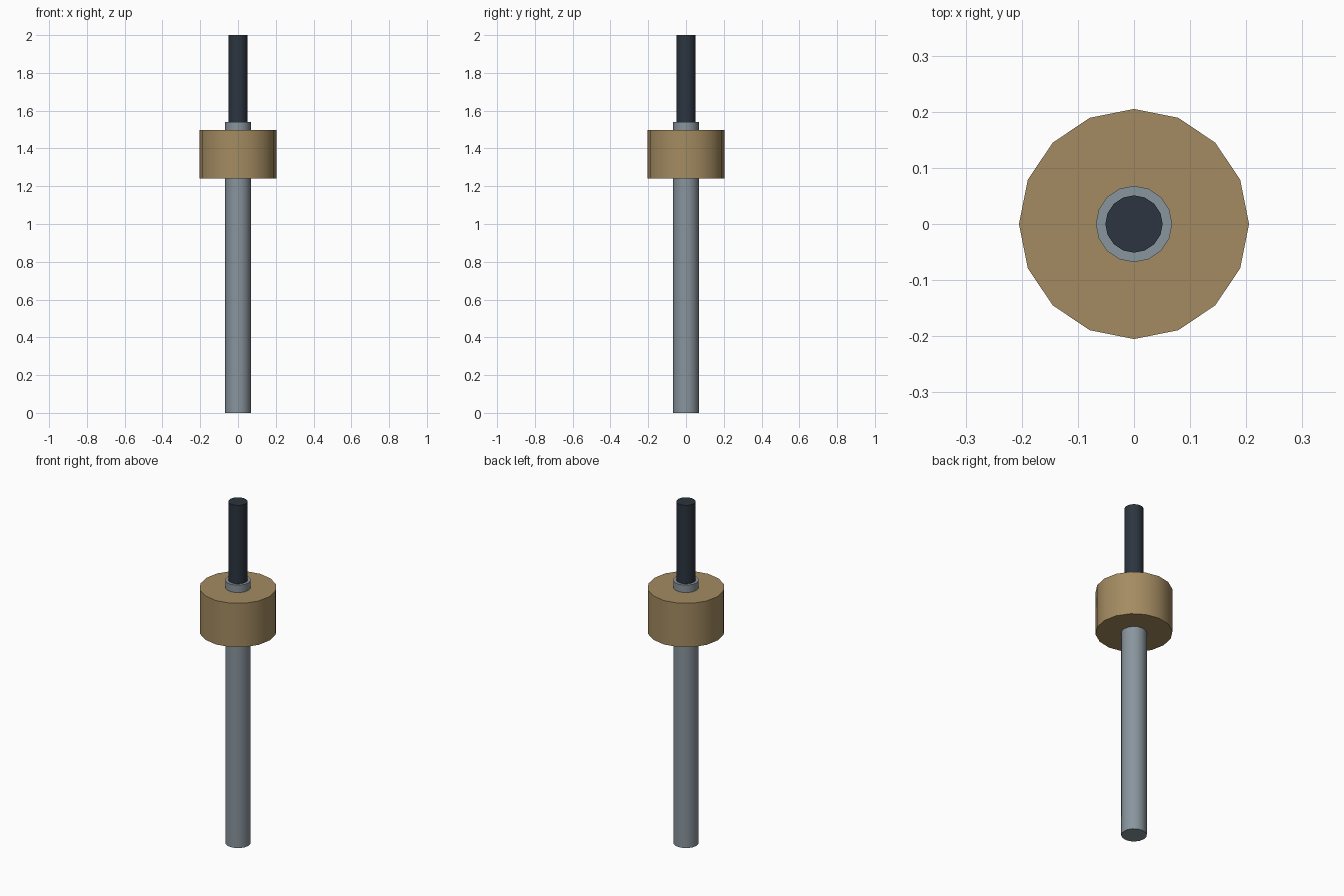
import bpy
import math

if "Cube" in bpy.data.objects:
    bpy.data.objects.remove(bpy.data.objects["Cube"])


def material(name, color):
    m = bpy.data.materials.new(name)
    m.diffuse_color = (*color, 1)
    m.use_nodes = True
    m.node_tree.nodes["Principled BSDF"].inputs["Base Color"].default_value = m.diffuse_color
    return m


def cylinder(name, radius, z0, z1, mat, sides=16):
    bpy.ops.mesh.primitive_cylinder_add(
        vertices=sides, radius=radius, depth=z1 - z0, location=(0, 0, (z0 + z1) / 2))
    ob = bpy.context.object
    ob.name = name
    ob.data.materials.append(mat)
    bpy.ops.object.shade_smooth_by_angle(angle=math.radians(30))
    return ob


steel = material("steel", (0.25, 0.30, 0.34))
brass = material("brass", (0.37, 0.26, 0.12))
dark = material("dark_metal", (0.025, 0.035, 0.05))

# Main shaft, collar around it, and thinner rod on top
cylinder("shaft", 0.068, 0.0, 1.54, steel)
cylinder("collar", 0.205, 1.24, 1.497, brass)
cylinder("upper_rod", 0.051, 1.50, 2.0, dark)
